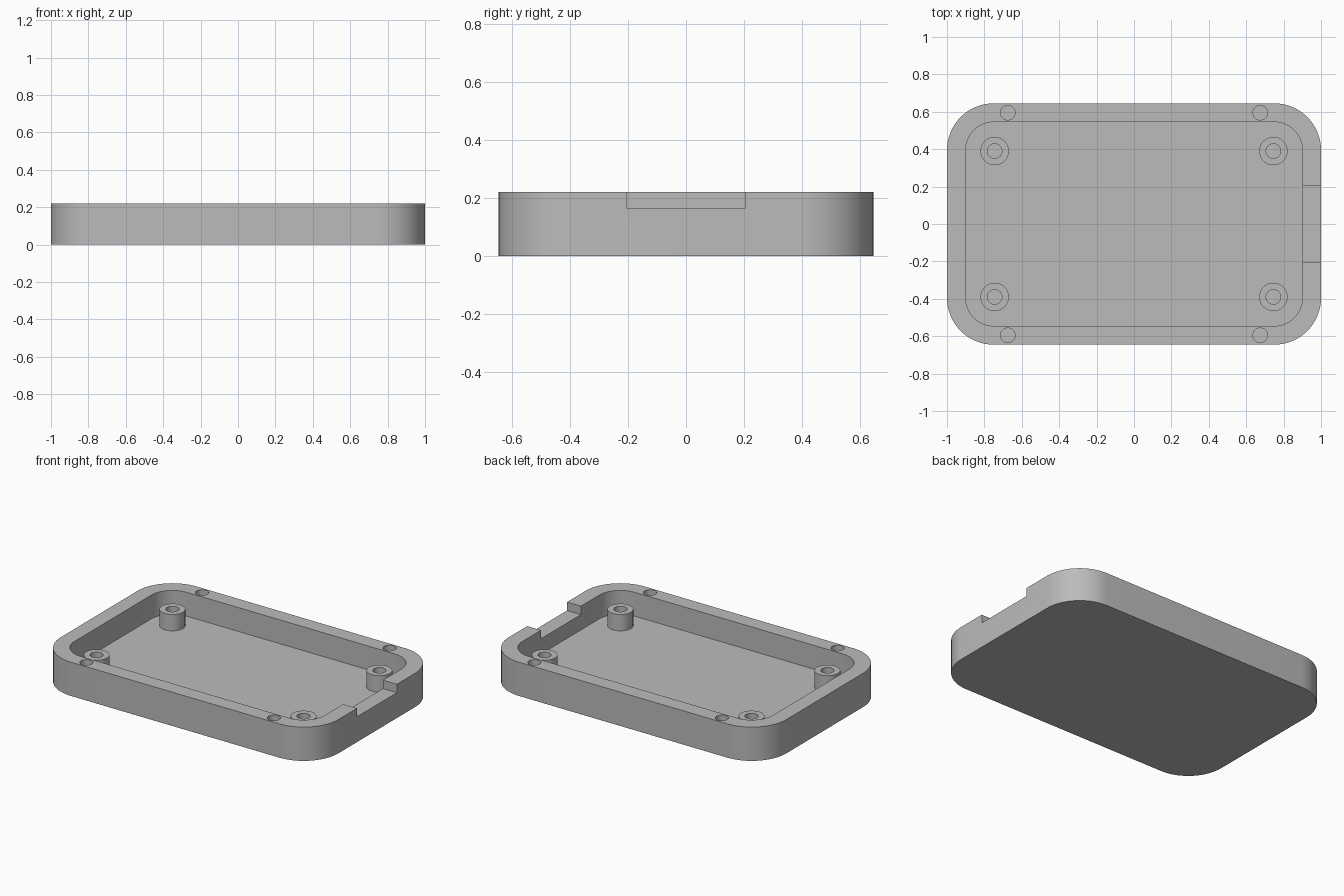
import bpy, bmesh
from math import sin, cos, pi

cube = bpy.data.objects.get("Cube")
if cube:
    bpy.data.objects.remove(cube, do_unlink=True)

HEIGHT, FLOOR, POST_TOP = 0.22, 0.065, 0.172

grey = bpy.data.materials.new("plain grey")
grey.use_nodes = True
colour = (0.5, 0.5, 0.5, 1)
grey.diffuse_color = colour
grey.node_tree.nodes["Principled BSDF"].inputs["Base Color"].default_value = colour


def rounded(hx, hy, r, steps):
    """Outline of a rectangle with rounded corners."""
    pts = []
    for i, (sx, sy) in enumerate([(1, 1), (-1, 1), (-1, -1), (1, -1)]):
        for k in range(steps + 1):
            a = (i + k / steps) * pi / 2
            pts.append((sx * (hx - r) + r * cos(a), sy * (hy - r) + r * sin(a)))
    return pts


def circle(x, y, r, n=40):
    return [(x + r * cos(2 * pi * k / n), y + r * sin(2 * pi * k / n)) for k in range(n)]


def prism(name, outline, z0, z1):
    bm = bmesh.new()
    base = bm.faces.new([bm.verts.new((x, y, z0)) for x, y in outline])
    top = bmesh.ops.extrude_face_region(bm, geom=[base])["geom"]
    bmesh.ops.translate(bm, vec=(0, 0, z1 - z0),
                        verts=[v for v in top if isinstance(v, bmesh.types.BMVert)])
    bmesh.ops.recalc_face_normals(bm, faces=bm.faces)
    mesh = bpy.data.meshes.new(name)
    bm.to_mesh(mesh)
    bm.free()
    mesh.materials.append(grey)
    ob = bpy.data.objects.new(name, mesh)
    bpy.context.collection.objects.link(ob)
    return ob


def activate(ob):
    bpy.ops.object.select_all(action='DESELECT')
    ob.select_set(True)
    bpy.context.view_layer.objects.active = ob


def cut(ob, outline, z0, z1):
    """Remove a prism from an object and discard the cutter."""
    cutter = prism("cutter", outline, z0, z1)
    cutter.hide_render = True
    mod = ob.modifiers.new("cut", 'BOOLEAN')
    mod.operation, mod.solver, mod.object = 'DIFFERENCE', 'EXACT', cutter
    activate(ob)
    bpy.ops.object.modifier_apply(modifier=mod.name)
    bpy.data.objects.remove(cutter, do_unlink=True)


def smooth(ob):
    activate(ob)
    bpy.ops.object.shade_smooth_by_angle(angle=pi / 6)


corners = [("front_right", -1, -1), ("front_left", 1, -1),
           ("back_right", -1, 1), ("back_left", 1, 1)]

# Tray shell with its cavity and the notch in the +x wall
tray = prism("tray", rounded(1, 0.645, 0.25, 16), 0, HEIGHT)
cut(tray, rounded(0.9, 0.545, 0.15, 16), FLOOR, HEIGHT + 0.1)
cut(tray, [(0.8, -0.205), (1.1, -0.205), (1.1, 0.205), (0.8, 0.205)], 0.165, HEIGHT + 0.1)

for label, sx, sy in corners:
    # Screw hole in the rim
    cut(tray, circle(sx * 0.675, sy * 0.595, 0.039), 0.08, HEIGHT + 0.1)
    # Hollow mounting post
    x, y = sx * 0.745, sy * 0.39
    post = prism(label + "_post", circle(x, y, 0.076), FLOOR, POST_TOP)
    cut(post, circle(x, y, 0.039), FLOOR - 0.1, POST_TOP + 0.1)
    smooth(post)

smooth(tray)
